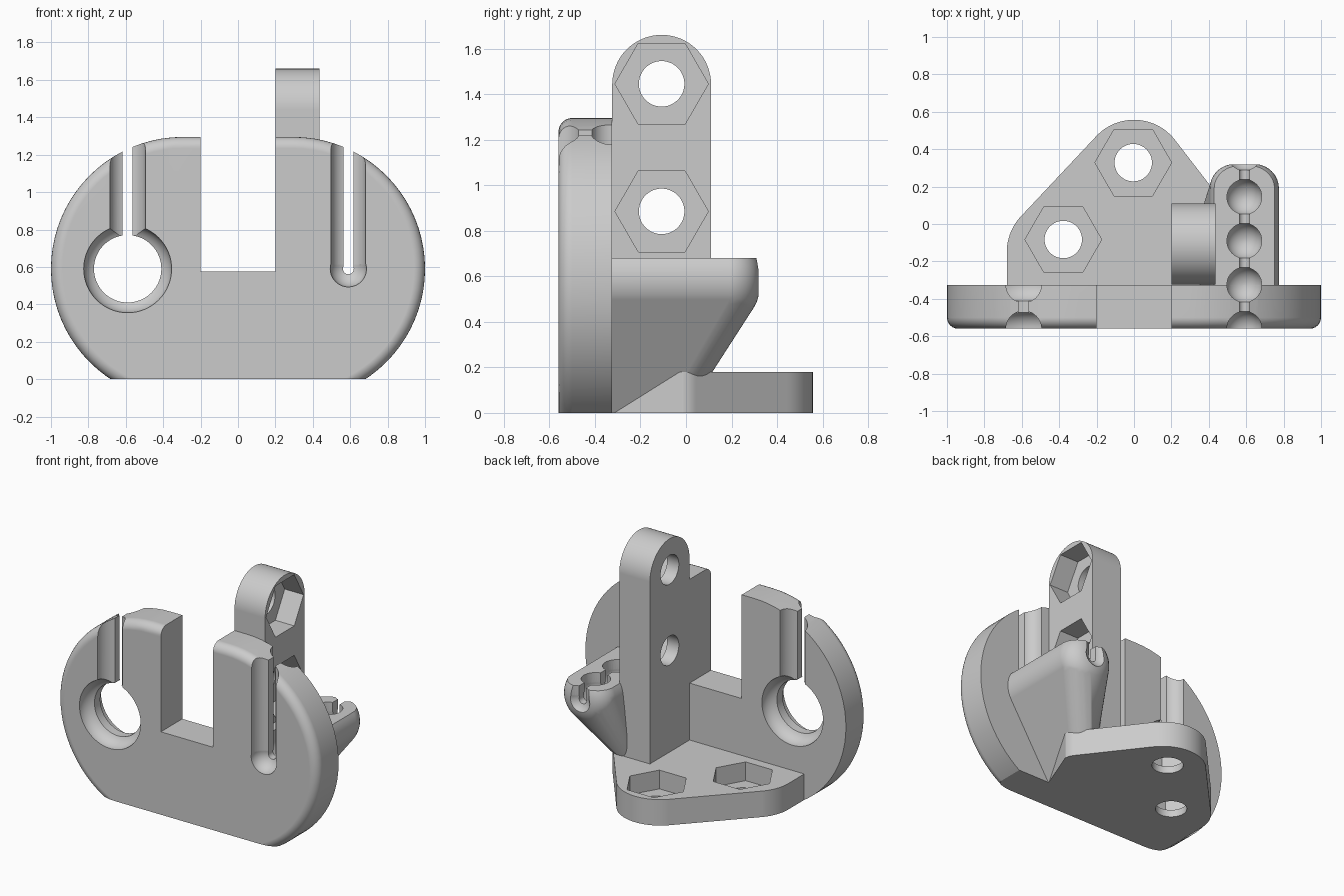
import bpy, bmesh
from math import sin, cos, pi, radians

cube = bpy.data.objects.get("Cube")
if cube:
    bpy.data.objects.remove(cube)

GREY = (0.6, 0.6, 0.6, 1)
mat = bpy.data.materials.new("plain grey")
mat.use_nodes = True
mat.diffuse_color = GREY
mat.node_tree.nodes["Principled BSDF"].inputs["Base Color"].default_value = GREY

FRONT, BACK = -0.56, -0.325      # faces of the upright disc
AXIS_Z, RAIL_X = 0.59, 0.59      # height of the holes, offset of the two slots
PITCH, BEAD = 0.235, 0.095       # bead spacing and radius
HOLE, HEX = 0.1, 0.205           # bolt hole and nut pocket radii


def finish(bm, name):
    bmesh.ops.recalc_face_normals(bm, faces=bm.faces)
    me = bpy.data.meshes.new(name)
    bm.to_mesh(me)
    bm.free()
    ob = bpy.data.objects.new(name, me)
    bpy.context.collection.objects.link(ob)
    me.materials.append(mat)
    return ob


def hull(name, pts):
    bm = bmesh.new()
    for p in pts:
        bm.verts.new(p)
    bmesh.ops.remove_doubles(bm, verts=bm.verts, dist=1e-4)
    res = bmesh.ops.convex_hull(bm, input=bm.verts)
    loose = {v for v in res["geom_interior"] + res["geom_unused"]
             if isinstance(v, bmesh.types.BMVert) and not v.link_faces}
    bmesh.ops.delete(bm, geom=list(loose), context="VERTS")
    bmesh.ops.dissolve_limit(bm, angle_limit=radians(0.3), verts=bm.verts, edges=bm.edges)
    return finish(bm, name)


def arc(cx, cy, r, start, end, n):
    return [(cx + r * cos(radians(start + (end - start) * i / n)),
             cy + r * sin(radians(start + (end - start) * i / n))) for i in range(n + 1)]


def box(lo, hi):
    return hull("cutter", [(x, y, z) for x in (lo[0], hi[0])
                           for y in (lo[1], hi[1]) for z in (lo[2], hi[2])])


def rod(axis, a, b, r, lo, hi, seg=48):
    """Cylinder or prism along an axis; a and b place it on the other two axes."""
    slot = "XYZ".index(axis)
    pts = []
    for u, v in arc(a, b, r, 0, 360, seg):
        for w in (lo, hi):
            p = [u, v]
            p.insert(slot, w)
            pts.append(p)
    return hull("cutter", pts)


def ball(centre, r):
    bm = bmesh.new()
    bmesh.ops.create_uvsphere(bm, u_segments=40, v_segments=20, radius=r)
    bmesh.ops.translate(bm, verts=bm.verts, vec=centre)
    return finish(bm, "cutter")


def lathe(x, z, profile, n=64):
    """Closed turned solid around a line along y, from (y, radius) pairs."""
    bm = bmesh.new()
    rings = [[bm.verts.new((px, y, pz)) for px, pz in arc(x, z, r, 0, 360 - 360 / n, n - 1)]
             for y, r in profile]
    for a, b in zip(rings, rings[1:]):
        for i in range(n):
            j = (i + 1) % n
            bm.faces.new((a[i], a[j], b[j], b[i]))
    bm.faces.new(rings[0])
    bm.faces.new(rings[-1])
    return finish(bm, "cutter")


def cut(ob, cutters):
    bpy.context.view_layer.objects.active = ob
    for c in cutters:
        mod = ob.modifiers.new("cut", "BOOLEAN")
        mod.operation, mod.solver, mod.object = "DIFFERENCE", "EXACT", c
        bpy.ops.object.modifier_apply(modifier=mod.name)
        bpy.data.objects.remove(c)


def bead_rail():
    """Channel of round pockets joined by a narrow slot, open at the top."""
    tools = [box((RAIL_X - 0.027, -0.7, AXIS_Z), (RAIL_X + 0.027, 0.6, 2)),
             rod("Y", RAIL_X, AXIS_Z, 0.029, -0.75, 0.75)]
    for k in range(5):
        y = FRONT + PITCH * k
        tools.append(ball((RAIL_X, y, AXIS_Z), BEAD + 0.002))
        tools.append(rod("Z", RAIL_X, y, BEAD - 0.002, AXIS_Z, 2))
    return tools


# Upright disc: long rounded outline, softened front edge, flat base and centre notch
edge = [(BACK, 0.705)] + [(FRONT + 0.06 - 0.06 * sin(a), 0.645 + 0.06 * cos(a))
                          for a in (i * pi / 12 for i in range(7))]
disc = hull("upright_disc", [(x, y, z) for y, r in edge for s in (-1, 1)
                             for x, z in arc(s * 0.295, AXIS_Z, r, 90, 90 - s * 180, 40)])
cut(disc, [box((-2, -2, -1), (2, 2, 0)), box((-0.2, -1, 0.575), (0.2, 1, 2))] + bead_rail())

# Ring hole flared at both ends, with its slot
flare = [(BEAD * sin(a), 0.14 + BEAD * cos(a)) for a in (radians(65 * i / 8) for i in range(9))]
profile = [(FRONT - 0.1, 0.235)] + [(FRONT + d, r) for d, r in flare]
profile += [(BACK - d, r) for d, r in reversed(flare)] + [(BACK + 0.1, 0.235)]
cut(disc, [lathe(-RAIL_X, AXIS_Z, profile)]
    + [rod("Z", -RAIL_X, y, BEAD, 0.77, 2) for y in (FRONT, BACK)]
    + [box((-RAIL_X - 0.027, -0.7, AXIS_Z), (-RAIL_X + 0.027, -0.2, 2))])

# Base plate: rounded triangle with two bolt holes and nut pockets
ROUND, THICK = 0.277, 0.18
outline = [(-0.68, -0.34), (0.43, -0.34)] + arc(0, 0.28, ROUND, 0, 180, 40)
outline += arc(-0.403, -0.149, ROUND, 90, 180, 24) + arc(0.455, -0.02, 0.1, 0, 90, 16)
plate = hull("base_plate", [(x, y, z) for x, y in outline for z in (0, THICK)])
for x, y in ((-0.004, 0.328), (-0.378, -0.083)):
    cut(plate, [rod("Z", x, y, HOLE, -0.5, 0.5), rod("Z", x, y, HEX, THICK - 0.13, 1, 6)])

# Tower: round-topped post with two bolt holes and nut pockets
TOWER_Y, TOWER_X = -0.107, 0.435
side = [(TOWER_Y - 0.217, 0.0), (TOWER_Y + 0.217, 0.0)] + arc(TOWER_Y, 1.443, 0.217, 0, 180, 32)
tower = hull("tower", [(x, y, z) for y, z in side for x in (0.2, TOWER_X)])
for z in (0.885, 1.445):
    cut(tower, [rod("X", TOWER_Y, z, HOLE, 0, 1), rod("X", TOWER_Y, z, HEX, TOWER_X - 0.145, 1, 6)])

# Rail boss: round-nosed bar tapering down and inwards to the foot of the tower
nose = [(-0.34, 0.185)] + [(0.19 + 0.13 * sin(a), 0.055 + 0.13 * cos(a))
                           for a in (i * pi / 16 for i in range(9))]
pts = [(x, y, z) for y, r in nose for x, z in arc(RAIL_X, AXIS_Z, r, 0, 360, 48)]
foot = [(0.33, -0.34), (TOWER_X + 0.005, -0.34)] + arc(0.34, -0.1, 0.1, 0, 90, 12)
pts += [(x, y, 0) for x, y in foot]
boss = hull("rail_boss", pts)
cut(boss, [box((-2, -2, 0.68), (2, 2, 3))] + bead_rail())

# Smooth curves, crisp edges
for ob in (disc, plate, tower, boss):
    bpy.ops.object.select_all(action="DESELECT")
    ob.select_set(True)
    bpy.context.view_layer.objects.active = ob
    bpy.ops.object.shade_smooth_by_angle(angle=radians(25))
    mod = ob.modifiers.new("even_shading", "WEIGHTED_NORMAL")
    mod.keep_sharp = True
